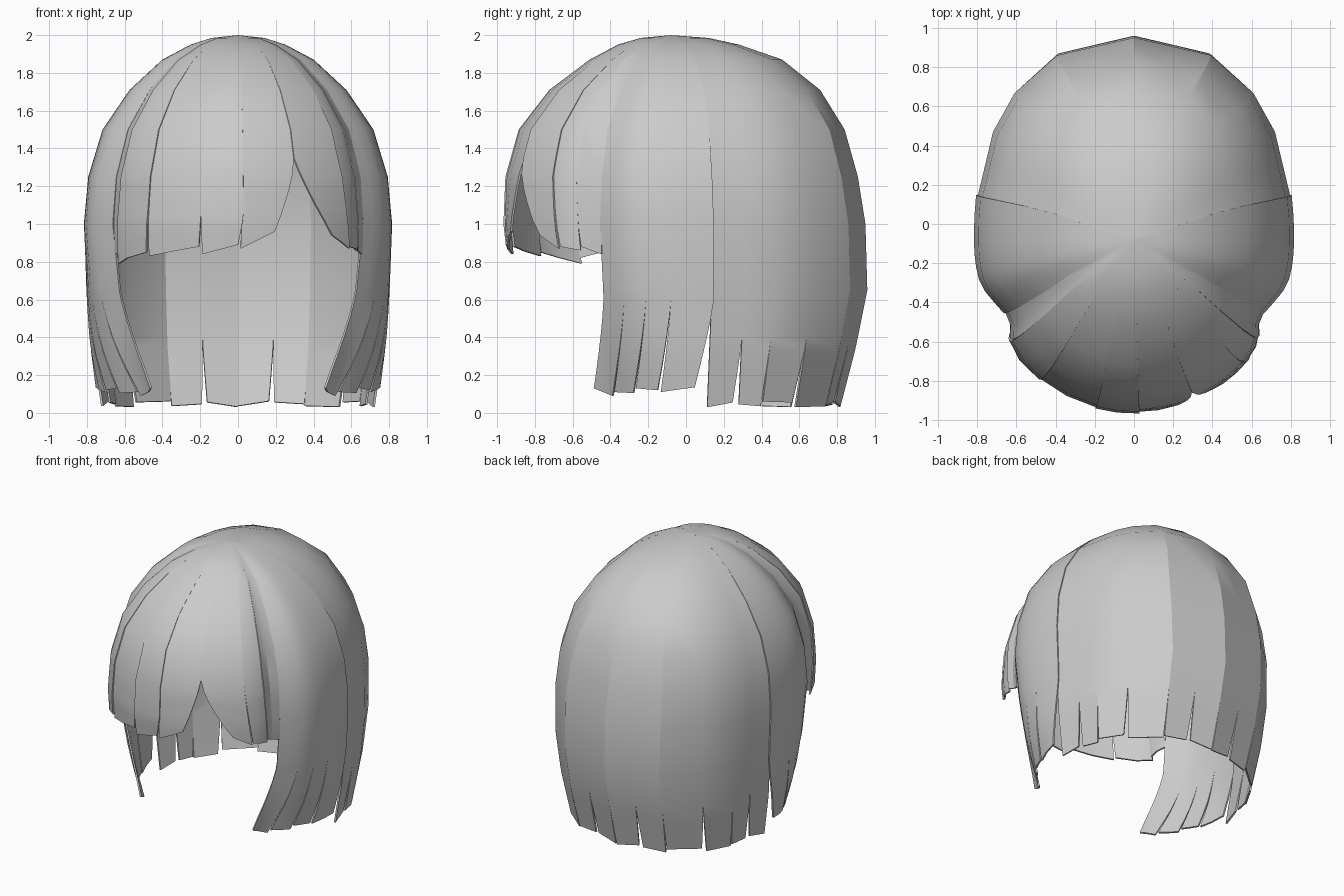
import bpy, bmesh, math

cube = bpy.data.objects.get("Cube")
if cube:
    bpy.data.objects.remove(cube)

hair = bpy.data.materials.new("soft_grey_hair")
hair.use_nodes = True
GREY = (0.6, 0.6, 0.6, 1)
hair.diffuse_color = GREY
hair.node_tree.nodes["Principled BSDF"].inputs["Base Color"].default_value = GREY

# Head outline: height, half width, depth to the front, depth to the back
CROWN_Y = -0.08
PROFILE = [
    (2, 0, 0, 0), (1.985, .14, .16, .2), (1.95, .25, .28, .36),
    (1.87, .4, .43, .59), (1.71, .57, .64, .79), (1.5, .71, .8, .92),
    (1.25, .785, .87, .99), (1, .808, .88, 1.03), (.65, .797, .84, 1.04),
    (.35, .78, .82, .98), (0, .73, .8, .89)]
# The back is broken into flat vertical planes at these angles
CORNERS = [102, 121, 134, 152, 180, 208, 226, 239, 258]


def outline(z):
    for hi, lo in zip(PROFILE, PROFILE[1:]):
        if z >= lo[0]:
            t = min(1, (hi[0] - z) / (hi[0] - lo[0]))
            return [h + (l - h) * t for h, l in zip(hi[1:], lo[1:])]
    return PROFILE[-1][1:]


def section(angle, z):
    """Rounded cross-section; angle 0 is the front, positive to the left."""
    width, front, back = outline(z)
    s, c = math.sin(math.radians(angle)), -math.cos(math.radians(angle))
    if c > 0:
        k = (abs(s) ** 2.3 + c ** 2.3) ** (-1 / 2.3)
        return width * s * k, back * c * k
    pinch = 1 - .11 * math.exp(-((abs(angle) - 63) / 8) ** 2)
    return width * s * pinch, front * c


def on_head(angle, z, puff, tuck):
    x, y = section(angle, z)
    for a, b in zip(CORNERS, CORNERS[1:]):
        if a <= angle <= b:
            t = (angle - a) / (b - a)
            (x0, y0), (x1, y1) = section(a, z), section(b, z)
            x, y = x0 + (x1 - x0) * t, y0 + (y1 - y0) * t
    lift = 1 + puff * min(1, (2 - z) / .4)
    # Locks near the face curl inward towards their tips
    curl = tuck * max(0, min(1, (96 - abs(angle)) / 34))
    x *= 1 - curl * max(0, (.95 - z) / .95) ** 1.6
    return x * lift, CROWN_Y + y * lift, z


def add_strand(bm, top, tip, hem, slit, puff=0, tuck=0, cols=2):
    """Lock from the crown to its hem, free of its neighbours below the slit."""
    heights = [p[0] for p in PROFILE if p[0] > slit + .03]
    free = 5
    rows = []
    for r in range(len(heights) + free + 1):
        row = []
        for c in range(cols + 1):
            u = c / cols
            angle = top[0] + (top[1] - top[0]) * u
            end = tip[0] + (tip[1] - tip[0]) * u
            if r < len(heights):
                z = heights[r]
            else:
                s = (r - len(heights)) / free
                z = slit + (hem[0] + (hem[1] - hem[0]) * u - slit) * s
                angle += (end - angle) * s ** 1.3
            row.append(bm.verts.new(on_head(angle, z, puff, tuck)))
        rows.append(row)
    for upper, lower in zip(rows, rows[1:]):
        for c in range(cols):
            bm.faces.new((upper[c], lower[c], lower[c + 1], upper[c + 1]))


def finish(name, bm):
    bmesh.ops.remove_doubles(bm, verts=bm.verts, dist=.0005)
    bmesh.ops.dissolve_degenerate(bm, edges=bm.edges, dist=.0001)
    mesh = bpy.data.meshes.new(name)
    bm.to_mesh(mesh)
    bm.free()
    mesh.materials.append(hair)
    ob = bpy.data.objects.new(name, mesh)
    bpy.context.collection.objects.link(ob)
    bpy.ops.object.select_all(action='DESELECT')
    ob.select_set(True)
    bpy.context.view_layer.objects.active = ob
    solid = ob.modifiers.new("thickness", 'SOLIDIFY')
    solid.thickness = .012
    solid.offset = -1
    bpy.ops.object.modifier_apply(modifier=solid.name)
    bpy.ops.object.shade_smooth_by_angle(angle=math.radians(24))


# Back curtain: slits on and between the corners, with a ragged hem
bm = bmesh.new()
half = [102, 112, 121, 134, 152, 166]
slits = half + [180] + [360 - a for a in reversed(half)]
for i, (a, b) in enumerate(zip(slits, slits[1:])):
    lean = .4 if i % 2 else -.4
    add_strand(bm, (a, b), (a + .7 + lean, b - .7 + lean),
               (.03 + .015 * (i % 3), .055 - .02 * (i % 2)), .4, cols=1)
finish("back_hair", bm)

# Side curtains: locks that lean forward, the foremost tucked inward
for side, name in ((1, "left_side_hair"), (-1, "right_side_hair")):
    bm = bmesh.new()
    edges = [65, 73, 81, 90, 102.5]
    for i, (a, b) in enumerate(zip(edges, edges[1:])):
        top, tip = (a, b), (a - 5 + i * .4, b - 5.4 + i * .2)
        hem = (.13 - .02 * (i % 2), .09 + .015 * i)
        if side < 0:
            top, tip, hem = (-b, -a), (-tip[1], -tip[0]), hem[::-1]
        add_strand(bm, top, tip, hem, .6, .01, .27)
    finish(name, bm)

# Fringe: top angles, tip angles, hem heights, slit height
FRINGE = [
    ((-66, -54), (-65, -56), (.85, .82), 1.35),
    ((-54, -36), (-56.5, -37), (.79, .85), 1.2),
    ((-36, -14), (-36, -15), (.83, .88), 1.1),
    ((-14, 2), (-13.5, 0), (.84, .89), 1.05),
    ((2, 23), (1, 14), (.87, .96), 1.35),
    ((23, 44), (38, 47), (.94, .87), 1.35),
    ((44, 55), (47.5, 56.5), (.88, .86), 1.35),
    ((55, 66), (57, 65), (.88, .84), 1.35)]
bm = bmesh.new()
for i, (top, tip, hem, slit) in enumerate(FRINGE):
    add_strand(bm, top, tip, hem, slit, .008 * (i % 2))
finish("fringe", bm)
